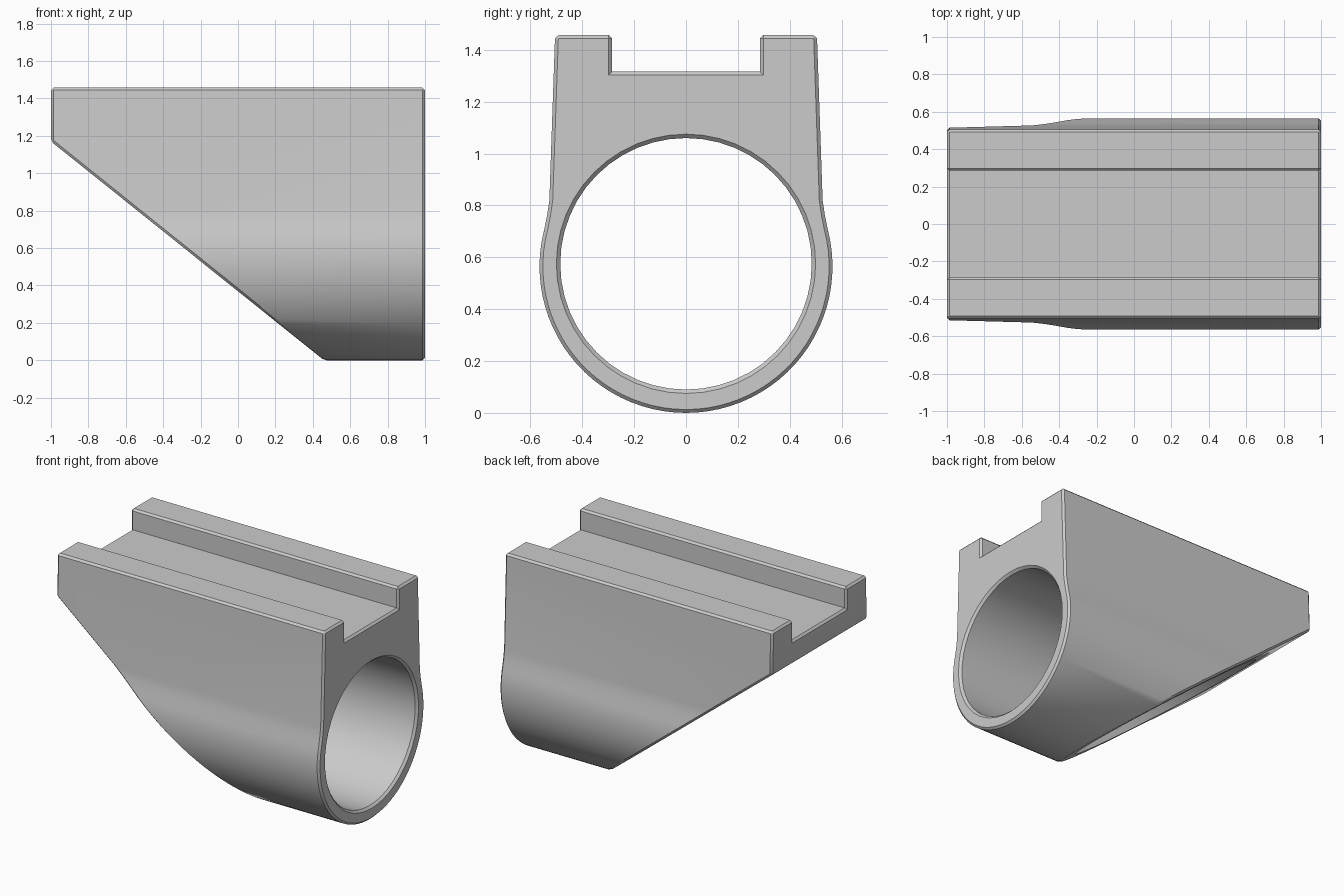
import bpy, bmesh, math
from mathutils import Vector

cube = bpy.data.objects.get("Cube")
if cube:
    bpy.data.objects.remove(cube, do_unlink=True)

grey = bpy.data.materials.new("light_grey")
grey.use_nodes = True
colour = (0.6, 0.6, 0.6, 1)
grey.diffuse_color = colour
grey.node_tree.nodes["Principled BSDF"].inputs["Base Color"].default_value = colour

OUTER_R, BORE_R, BORE_Z = 0.565, 0.485, 0.575


def add_object(name, bm):
    bmesh.ops.recalc_face_normals(bm, faces=bm.faces)
    mesh = bpy.data.meshes.new(name)
    bm.to_mesh(mesh)
    bm.free()
    mesh.materials.append(grey)
    obj = bpy.data.objects.new(name, mesh)
    bpy.context.collection.objects.link(obj)
    return obj


# Half profile (y, z): round underside, tapered side, rail and slot floor
half = []
for i in range(25):
    a = math.radians(105) * i / 24
    half.append((OUTER_R * math.sin(a), OUTER_R * (1 - math.cos(a))))
half += [(0.536, 0.76), (0.527, 0.82), (0.505, 1.457), (0.285, 1.457), (0.285, 1.317)]
profile = half + [(-y, z) for y, z in reversed(half[1:])]

# Extrude the body along x
bm = bmesh.new()
end = bm.faces.new([bm.verts.new((-1, y, z)) for y, z in profile])
grown = bmesh.ops.extrude_face_region(bm, geom=[end])["geom"]
bmesh.ops.translate(bm, vec=(2, 0, 0), verts=[v for v in grown if isinstance(v, bmesh.types.BMVert)])
if end.is_valid and len(bm.faces) < len(profile) + 2:
    bm.faces.new(list(end.verts))

# Slice off the sloping underside and close it
slope_low, slope_high = Vector((0.46, 0, 0)), Vector((-1, 0, 1.17))
d = slope_high - slope_low
normal = Vector((-d.z, 0, d.x)).normalized()
cut = bmesh.ops.bisect_plane(bm, geom=bm.verts[:] + bm.edges[:] + bm.faces[:],
                             plane_co=slope_low, plane_no=normal, clear_outer=True)
rim = [e for e in cut["geom_cut"] if isinstance(e, bmesh.types.BMEdge)]
bmesh.ops.contextual_create(bm, geom=rim)
bmesh.ops.recalc_face_normals(bm, faces=bm.faces)

# Small chamfer on the convex hard edges
hard = [e for e in bm.edges if len(e.link_faces) == 2
        and e.calc_face_angle_signed() > math.radians(32)]
bmesh.ops.bevel(bm, geom=hard, offset=0.013, segments=1, affect='EDGES',
                profile=0.5, clamp_overlap=True)
body = add_object("clamp_body", bm)

# Bore cutter, slightly flared at the open end
bm = bmesh.new()
rings = []
for x, r in ((-1.2, BORE_R), (0.985, BORE_R), (1.01, BORE_R + 0.025)):
    rings.append([bm.verts.new((x, r * math.sin(t), BORE_Z + r * math.cos(t)))
                  for t in (math.tau * i / 48 for i in range(48))])
for a, b in zip(rings, rings[1:]):
    for i in range(48):
        j = (i + 1) % 48
        bm.faces.new((a[i], a[j], b[j], b[i]))
bm.faces.new(rings[0])
bm.faces.new(rings[-1])
cutter = add_object("bore_cutter", bm)
cutter.hide_render = True
cutter.hide_viewport = True

# Drill the bore through the body
drill = body.modifiers.new("bore", 'BOOLEAN')
drill.operation = 'DIFFERENCE'
drill.solver = 'EXACT'
drill.object = cutter
bpy.context.view_layer.objects.active = body
body.select_set(True)
bpy.ops.object.modifier_apply(modifier=drill.name)
bpy.data.objects.remove(cutter, do_unlink=True)

bpy.ops.object.shade_smooth_by_angle(angle=math.radians(30))
